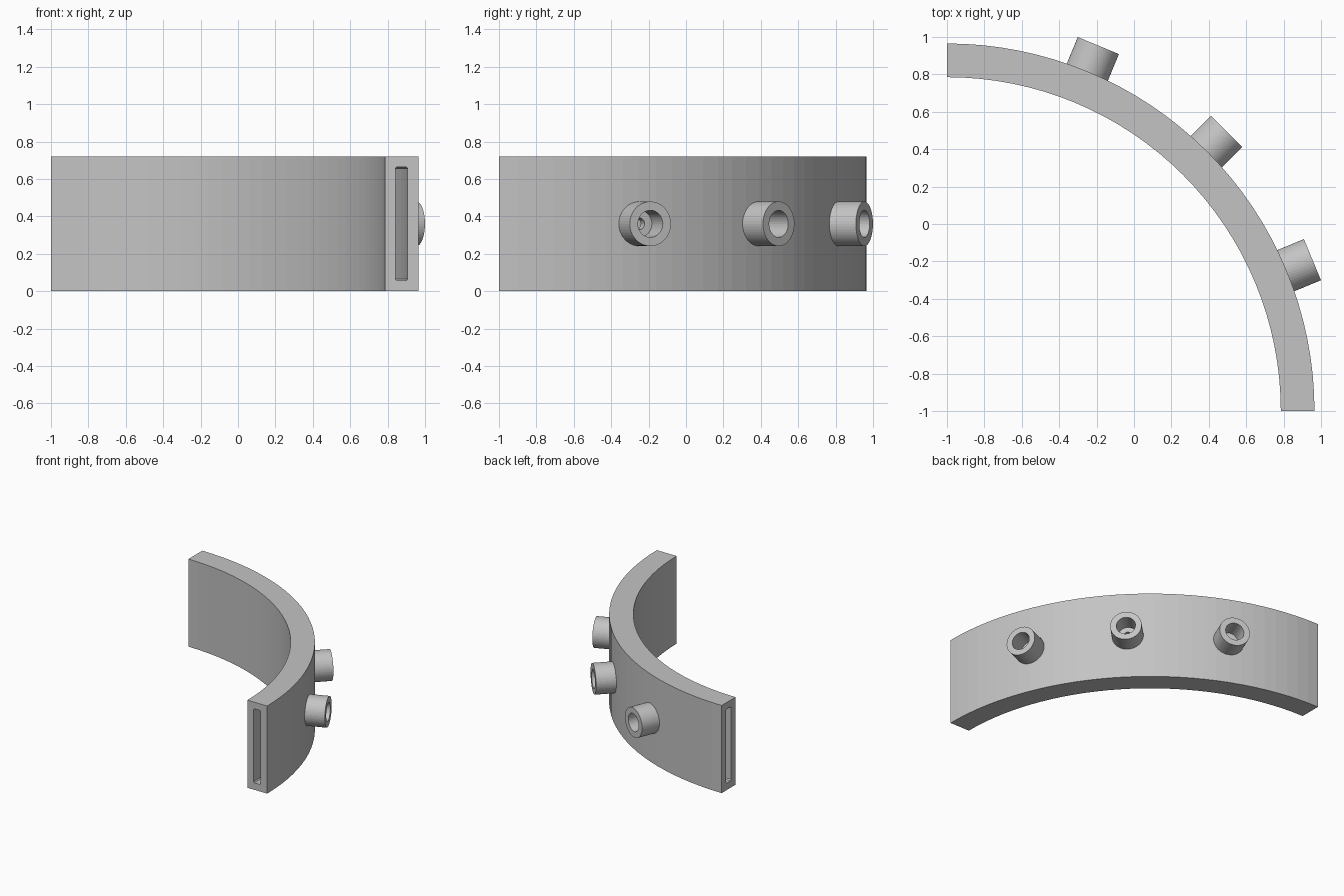
import bpy, bmesh, math
from mathutils import Matrix, Vector

cube = bpy.data.objects.get("Cube")
if cube:
    bpy.data.objects.remove(cube, do_unlink=True)

CENTRE = Vector((-1, -1, 0))
R_IN, R_OUT, HEIGHT = 1.785, 1.965, 0.72
STEPS = 32
MID = HEIGHT / 2

grey = bpy.data.materials.new("plain grey")
grey.use_nodes = True
colour = (0.55, 0.55, 0.55, 1)
grey.diffuse_color = colour
grey.node_tree.nodes["Principled BSDF"].inputs["Base Color"].default_value = colour


def finish(name, bm):
    bmesh.ops.recalc_face_normals(bm, faces=bm.faces)
    mesh = bpy.data.meshes.new(name)
    bm.to_mesh(mesh)
    bm.free()
    mesh.materials.append(grey)
    obj = bpy.data.objects.new(name, mesh)
    bpy.context.collection.objects.link(obj)
    return obj


def sweep(name, profile, first, last):
    """Carry a closed (radius, height) profile along the quarter arc."""
    bm = bmesh.new()
    rings = []
    for i in range(first, last + 1):
        a = math.radians(90) * i / STEPS
        rings.append([bm.verts.new(CENTRE + Vector((r * math.cos(a), r * math.sin(a), z)))
                      for r, z in profile])
    n = len(profile)
    for a, b in zip(rings, rings[1:]):
        for j in range(n):
            k = (j + 1) % n
            bm.faces.new((a[j], a[k], b[k], b[j]))
    bm.faces.new(rings[0])
    bm.faces.new(rings[-1])
    return finish(name, bm)


def radial_cylinder(name, angle, radius, start, end, segments=48):
    """Cylinder pointing outward from the arc centre."""
    bm = bmesh.new()
    out = Vector((math.cos(angle), math.sin(angle), 0))
    place = Matrix.Translation(CENTRE + out * (start + end) / 2 + Vector((0, 0, MID)))
    turn = out.to_track_quat('Z', 'Y').to_matrix().to_4x4()
    bmesh.ops.create_cone(bm, cap_ends=True, segments=segments, radius1=radius,
                          radius2=radius, depth=end - start, matrix=place @ turn)
    return finish(name, bm)


def combine(target, tool, operation):
    mod = target.modifiers.new(tool.name, 'BOOLEAN')
    mod.operation, mod.solver, mod.object = operation, 'EXACT', tool
    bpy.context.view_layer.objects.active = target
    bpy.ops.object.modifier_apply(modifier=mod.name)
    bpy.data.objects.remove(tool, do_unlink=True)


# Curved band
band = sweep("curved_band", [(R_IN, 0), (R_OUT, 0), (R_OUT, HEIGHT), (R_IN, HEIGHT)], 0, STEPS)

# Three outlet spouts on the outer wall
angles = [math.radians(d) for d in (22.5, 45, 67.5)]
for a in angles:
    combine(band, radial_cylinder("spout", a, 0.119, 1.93, 2.115), 'UNION')

# Flat channel with softened corners running from end to end
lo, hi, bottom, top, c = 1.842, 1.907, 0.057, 0.665, 0.008
slot = [(lo + c, bottom), (hi - c, bottom), (hi, bottom + c), (hi, top - c),
        (hi - c, top), (lo + c, top), (lo, top - c), (lo, bottom + c)]
combine(band, sweep("channel_cutter", slot, -1, STEPS + 1), 'DIFFERENCE')

# Wide bores, each with a narrow hole down to the channel
for a in angles:
    combine(band, radial_cylinder("bore_cutter", a, 0.072, 1.962, 2.2), 'DIFFERENCE')
    combine(band, radial_cylinder("hole_cutter", a, 0.031, 1.875, 2.0, 24), 'DIFFERENCE')
